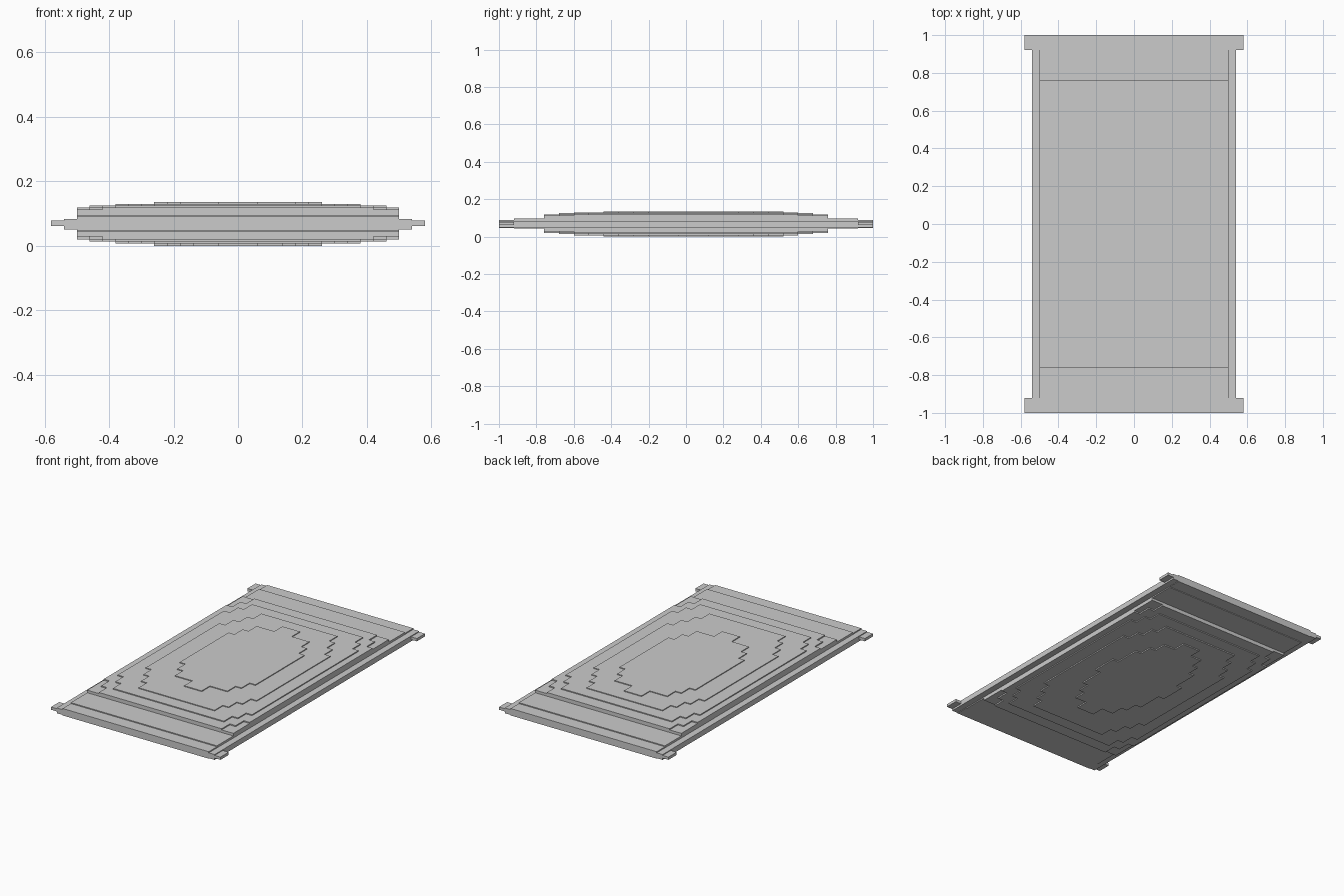
import bpy, bmesh

if "Cube" in bpy.data.objects:
    bpy.data.objects.remove(bpy.data.objects["Cube"])

# Flat sealed pouch made of thin terraces on a 0.04 x 0.08 cell grid
DX, DY, NX, NY = 0.04, 0.08, 29, 25
MID = 0.07

# body terraces: x radius, y radius, roundness, y centre, upper z, lower z
TERRACES = [
    (0.51, 0.78, 30, 0.0, 0.112, 0.028),
    (0.485, 0.77, 8, 0.0, 0.119, 0.020),
    (0.465, 0.70, 4.5, 0.0, 0.125, 0.014),
    (0.39, 0.63, 2.7, 0.0, 0.130, 0.007),
]
TOP_PLATEAU = (0.275, 0.45, 2.0, 0.04, 0.135, 0.007)
LOW_PLATEAU = (0.245, 0.45, 2.0, 0.04, 0.130, 0.0)


def height(i, j, upper):
    """Surface height of one cell; outside cells lie on the middle plane."""
    if not (0 <= i < NX and 0 <= j < NY):
        return MID
    x, y = (i - NX // 2) * DX, (j - NY // 2) * DY
    ax, ay = abs(x), abs(y)
    pick = 0 if upper else 1
    # corner tabs and side flanges
    if ax > 0.54:
        return (0.078, 0.061)[pick] if ay > 0.92 else MID
    z = (0.083, 0.050)[pick]
    # end seals, slightly thicker toward the body
    if ax < 0.5:
        z = (0.090, 0.047)[pick]
        if ay < 0.92 and ax < 0.5:
            z = (0.096, 0.043)[pick]
    # padded body
    for rx, ry, n, cy, hi, lo in TERRACES + [TOP_PLATEAU if upper else LOW_PLATEAU]:
        if (ax / rx) ** n + (abs(y - cy) / ry) ** n <= 1:
            z = (hi, lo)[pick]
    return z


def panel(name, upper):
    bm = bmesh.new()

    def quad(pts):
        bm.faces.new([bm.verts.new(p) for p in (pts if upper else pts[::-1])])

    for i in range(-1, NX):
        for j in range(-1, NY):
            x0, y0 = (i - NX / 2) * DX, (j - NY / 2) * DY
            x1, y1 = x0 + DX, y0 + DY
            z = height(i, j, upper)
            zx, zy = height(i + 1, j, upper), height(i, j + 1, upper)
            if z != MID:
                quad([(x0, y0, z), (x1, y0, z), (x1, y1, z), (x0, y1, z)])
            if z != zx:
                quad([(x1, y1, z), (x1, y0, z), (x1, y0, zx), (x1, y1, zx)])
            if z != zy:
                quad([(x0, y1, z), (x1, y1, z), (x1, y1, zy), (x0, y1, zy)])
    bmesh.ops.remove_doubles(bm, verts=bm.verts, dist=1e-5)
    bmesh.ops.dissolve_limit(bm, angle_limit=0.01, verts=bm.verts, edges=bm.edges)
    me = bpy.data.meshes.new(name)
    bm.to_mesh(me)
    bm.free()
    bpy.context.collection.objects.link(bpy.data.objects.new(name, me))


# front and back faces of the pouch meet on the middle plane
panel("upper_panel", True)
panel("lower_panel", False)
